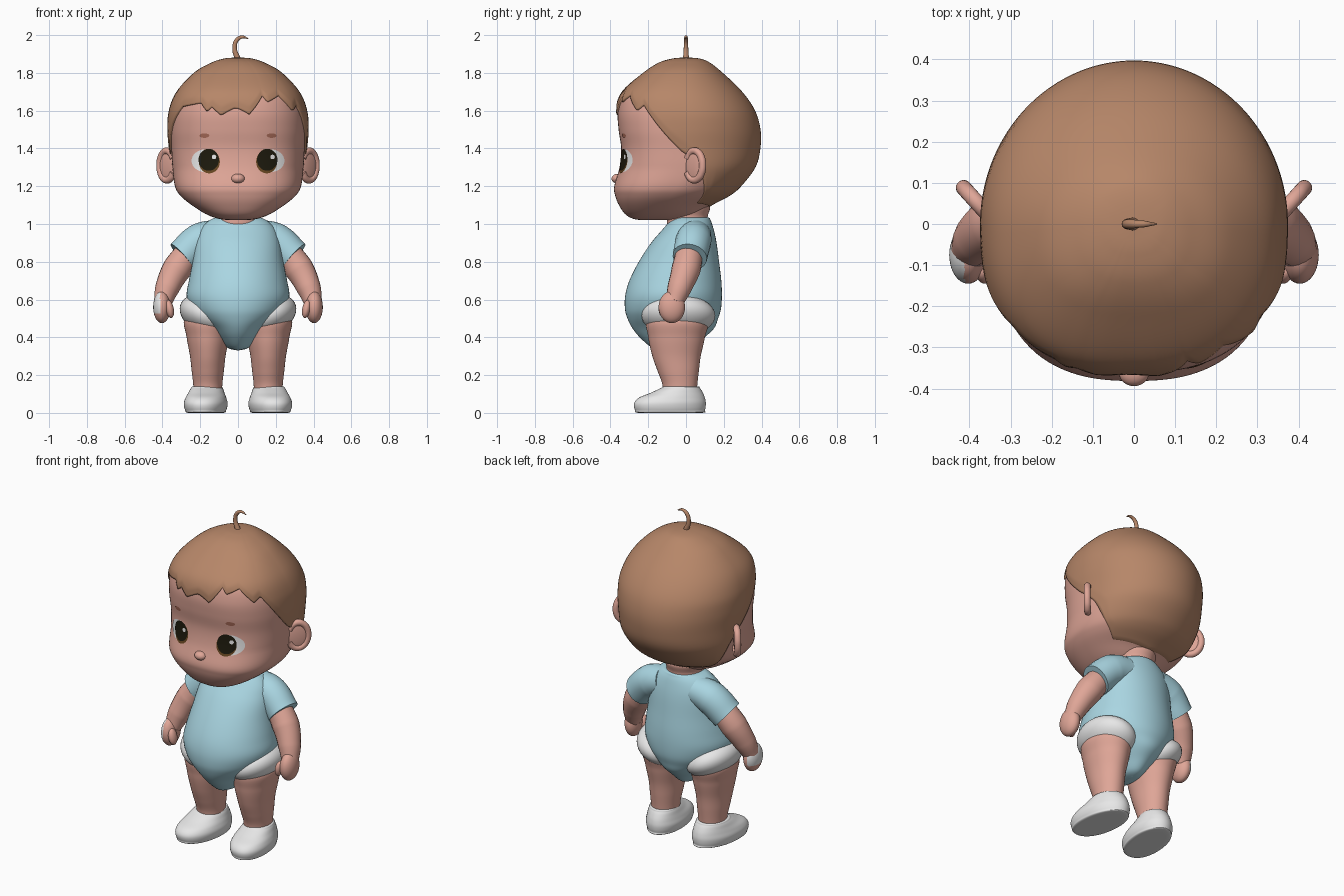
import bpy, bmesh, math
from mathutils import Vector

cube = bpy.data.objects.get("Cube")
if cube:
    bpy.data.objects.remove(cube, do_unlink=True)


def material(name, r, g, b):
    m = bpy.data.materials.new(name)
    m.use_nodes = True
    m.diffuse_color = (r, g, b, 1)
    bsdf = m.node_tree.nodes["Principled BSDF"]
    bsdf.inputs["Base Color"].default_value = (r, g, b, 1)
    bsdf.inputs["Roughness"].default_value = 0.7
    return m


skin = material("skin", .74, .38, .31)
hair_brown = material("hair brown", .47, .24, .14)
blue = material("shirt blue", .40, .67, .76)
white = material("soft white", .82, .82, .82)
dark = material("eye dark", .012, .01, .004)
iris_brown = material("iris brown", .13, .06, .015)
brow_brown = material("brow brown", .40, .15, .10)


def lerp_table(table, x):
    for (x0, y0), (x1, y1) in zip(table, table[1:]):
        if x <= x1:
            return y0 + (y1 - y0) * (x - x0) / (x1 - x0)
    return table[-1][1]


def profile(rows, t):
    """Smooth (height, half width, front y, back y) at t from 0 to 1."""
    last = len(rows) - 1
    i = min(int(t * last), last - 1)
    u = t * last - i
    p = [rows[max(0, min(last, i + k))] for k in (-1, 0, 1, 2)]
    out = []
    for a, b, c, d in zip(*p):
        out.append(b + u * (c - a + u * (2*a - 5*b + 4*c - d + u * (3*b - a - 3*c + d))) / 2)
    out[0] = max(rows[0][0], out[0])
    return out


def find_t(rows, z):
    lo, hi = 0.0, 1.0
    for _ in range(30):
        mid = (lo + hi) / 2
        if profile(rows, mid)[0] < z:
            lo = mid
        else:
            hi = mid
    return lo


def ring_point(rows, t, angle, n=2.0, grow=0.0):
    """Point on a lofted body; angle is measured from the front."""
    z, w, front, back = profile(rows, t)
    mid = min(0, (front + back) / 2)
    s, c = math.sin(angle), math.cos(angle)
    power = 2 / n if c > 0 else 1
    x = math.copysign(abs(s) ** power, s) * (max(w, 0) + grow)
    reach = (front - grow - mid) if c > 0 else (back + grow - mid)
    return Vector((x, mid + reach * abs(c) ** power, z))


def sheet(name, fn, nu, nv, mat, plate=False):
    """Closed-around grid of fn(u, v), with pinched ends merged."""
    bm = bmesh.new()
    grid = [[bm.verts.new(fn(i / nu, j / nv)) for i in range(nu)] for j in range(nv + 1)]
    for low, high in zip(grid, grid[1:]):
        for i in range(nu):
            k = (i + 1) % nu
            bm.faces.new((low[i], low[k], high[k], high[i]))
    bmesh.ops.remove_doubles(bm, verts=bm.verts, dist=1e-5)
    bmesh.ops.recalc_face_normals(bm, faces=bm.faces)
    if plate and sum(f.normal.y for f in bm.faces) > 0:
        bmesh.ops.reverse_faces(bm, faces=bm.faces)
    me = bpy.data.meshes.new(name)
    bm.to_mesh(me)
    bm.free()
    me.materials.append(mat)
    me.polygons.foreach_set("use_smooth", [True] * len(me.polygons))
    ob = bpy.data.objects.new(name, me)
    bpy.context.collection.objects.link(ob)
    return ob


def loft(name, rows, mat, n=2.0, cx=0.0, skew=0.0, nu=64, nv=48):
    def fn(u, v):
        p = ring_point(rows, v, u * math.tau, n)
        p.x += cx - skew * p.y
        return p
    return sheet(name, fn, nu, nv, mat)


def ball(name, loc, radii, mat, rot=(0, 0, 0)):
    bpy.ops.mesh.primitive_uv_sphere_add(segments=40, ring_count=24, location=loc, rotation=rot)
    ob = bpy.context.object
    ob.name = name
    ob.scale = radii
    ob.data.materials.append(mat)
    bpy.ops.object.shade_smooth()
    return ob


def tube(name, points, mat):
    """Round tube through (x, y, z, radius) points."""
    cu = bpy.data.curves.new(name, 'CURVE')
    cu.dimensions = '3D'
    cu.bevel_depth, cu.bevel_resolution, cu.use_fill_caps = 1, 8, True
    sp = cu.splines.new('BEZIER')
    sp.bezier_points.add(len(points) - 1)
    for bp, p in zip(sp.bezier_points, points):
        bp.co, bp.radius = p[:3], p[3]
        bp.handle_left_type = bp.handle_right_type = 'AUTO'
    cu.materials.append(mat)
    ob = bpy.data.objects.new(name, cu)
    bpy.context.collection.objects.link(ob)
    bpy.ops.object.select_all(action='DESELECT')
    ob.select_set(True)
    bpy.context.view_layer.objects.active = ob
    bpy.ops.object.convert(target='MESH')
    bpy.ops.object.shade_smooth_by_angle()


# Head: height, half width, front y, back y
head_rows = [(1.02, 0, -.2, -.14), (1.025, .09, -.27, -.02), (1.05, .165, -.32, .06),
             (1.1, .245, -.355, .13), (1.15, .305, -.375, .22), (1.2, .334, -.38, .28),
             (1.3, .347, -.352, .355), (1.4, .353, -.343, .38), (1.5, .36, -.357, .38),
             (1.6, .352, -.36, .35), (1.7, .31, -.325, .28), (1.8, .215, -.21, .175),
             (1.85, .125, -.13, .11), (1.87, .06, -.06, .06), (1.875, 0, 0, 0)]
FACE = 2.5
loft("head", head_rows, skin, FACE, nu=96, nv=80)
ball("nose", (0, -.362, 1.24), (.036, .032, .026), skin)

# Hair cap: the lower edge follows the hairline (degrees from the front, height)
hairline = [(-180, 1.09), (-130, 1.11), (-110, 1.24), (-90, 1.37), (-70, 1.52), (-53, 1.62),
            (-29, 1.64), (-22, 1.595), (-18, 1.62), (-10, 1.575), (-1, 1.615), (6, 1.58),
            (18, 1.68), (22, 1.645), (36, 1.68), (50, 1.6), (58, 1.63), (70, 1.53),
            (90, 1.37), (110, 1.24), (130, 1.11), (180, 1.09)]
edge_cache = {}


def hair_point(u, v):
    deg = u * 360 - 180
    if deg not in edge_cache:
        edge_cache[deg] = find_t(head_rows, lerp_table(hairline, deg))
    start = edge_cache[deg]
    t = start + (1 - start) * max(0, v - .02) / .98
    grow = -.01 if v == 0 else .014 * min(1, .5 + v * 5) * min(1, (1 - v) * 8)
    p = ring_point(head_rows, t, math.radians(deg), FACE, grow)
    p.z += .007 * v
    return p


sheet("hair", hair_point, 240, 50, hair_brown)
tube("hair_curl", [(0, 0, 1.87, .016), (-.018, 0, 1.93, .012), (-.005, 0, 1.975, .011),
                   (.025, 0, 1.99, .008), (.055, 0, 1.98, .002)], hair_brown)


# Painted face plates that follow the head surface
def face_plate(name, cx, cz, rx, rz, lift, mat):
    def fn(u, v):
        x = cx + rx * v * math.sin(u * math.tau)
        z = cz + rz * v * math.cos(u * math.tau)
        _, w, front, back = profile(head_rows, find_t(head_rows, z))
        mid = min(0, (front + back) / 2)
        y = mid + (front - mid) * (1 - (abs(x) / w) ** FACE) ** (1 / FACE)
        return Vector((x, y - lift, z))
    sheet(name, fn, 32, 6, mat, plate=True)


for side, s in (("left", 1), ("right", -1)):
    face_plate(side + "_eye_white", s * .172, 1.335, .074, .06, .003, white)
    face_plate(side + "_iris", s * .152, 1.33, .056, .062, .005, iris_brown)
    face_plate(side + "_pupil", s * .155, 1.34, .054, .058, .007, dark)
    face_plate(side + "_eye_glint", s * .155 + .028, 1.355, .012, .012, .009, white)
    face_plate(side + "_brow", s * .178, 1.468, .026, .012, .003, brow_brown)

# Neck and bodysuit
loft("neck", [(.98, 0, 0, 0), (.98, .11, -.09, .11), (1.04, .105, -.1, .115),
              (1.1, .11, -.1, .12), (1.1, 0, 0, 0)], skin)
loft("bodysuit", [(.33, 0, -.12, -.02), (.345, .055, -.18, .04), (.4, .105, -.245, .1),
                  (.45, .15, -.285, .15), (.5, .21, -.31, .17), (.55, .25, -.323, .185),
                  (.62, .272, -.322, .19), (.7, .26, -.3, .187), (.8, .24, -.25, .175),
                  (.9, .225, -.185, .162), (.97, .2, -.125, .147), (1.02, .15, -.08, .13),
                  (1.035, .1, -.04, .11), (1.03, 0, 0, 0)], blue, nv=64)

# Limbs, ears and shoes, one pass for each side
leg_rows = [(.08, .075, -.12, .055), (.15, .077, -.125, .06), (.22, .085, -.15, .068),
            (.3, .094, -.178, .078), (.4, .112, -.2, .1), (.5, .12, -.2, .11), (.52, 0, -.05, -.05)]
shoe_rows = [(0, 0, -.09, -.09), (0, .09, -.25, .085), (.015, .107, -.27, .1),
             (.05, .114, -.275, .105), (.08, .106, -.25, .1), (.105, .095, -.19, .09),
             (.13, .084, -.135, .075), (.14, .07, -.11, .06), (.135, 0, -.03, -.03)]
for side, s in (("left", 1), ("right", -1)):
    loft(side + "_leg", leg_rows, skin, cx=s * .16)
    loft(side + "_shoe", shoe_rows, white, 2.2, cx=s * .162, skew=s * .1)
    ball(side + "_diaper_cuff", (s * .165, -.04, .515), (.152, .195, .1), white, (0, -s * .45, 0))
    tube(side + "_sleeve", [(s * .1, .05, .94, .085), (s * .2, .04, .91, .095),
                            (s * .295, .02, .825, .092)], blue)
    tube(side + "_arm", [(s * .25, .02, .86, .072), (s * .325, 0, .76, .077),
                         (s * .375, -.035, .66, .064), (s * .398, -.062, .585, .048)], skin)
    hand = ball(side + "_hand", (s * .403, -.075, .56), (.046, .07, .085), skin)
    ball(side + "_thumb", (s * .362, -.115, .55), (.022, .03, .048), skin, (0, s * .2, 0))

    # Ear disc with a raised rim, flared backwards
    centre = Vector((s * .375, .045, 1.31))
    out = Vector((s * .67, .74, 0))
    ball(side + "_ear", centre, (.066, .016, .085), skin, (0, 0, s * math.radians(48)))
    rim = []
    for k in range(11):
        a = math.radians(-150 + 30 * k)
        p = centre + out * (.058 * math.cos(a)) + Vector((0, 0, .077 * math.sin(a)))
        rim.append((*p, .019))
    tube(side + "_ear_rim", rim, skin)

# White patch on the outer side of the right hand
hand.data.materials.append(white)
for f in hand.data.polygons:
    if f.center.x < -.2 and f.center.z > -.4:
        f.material_index = 1
